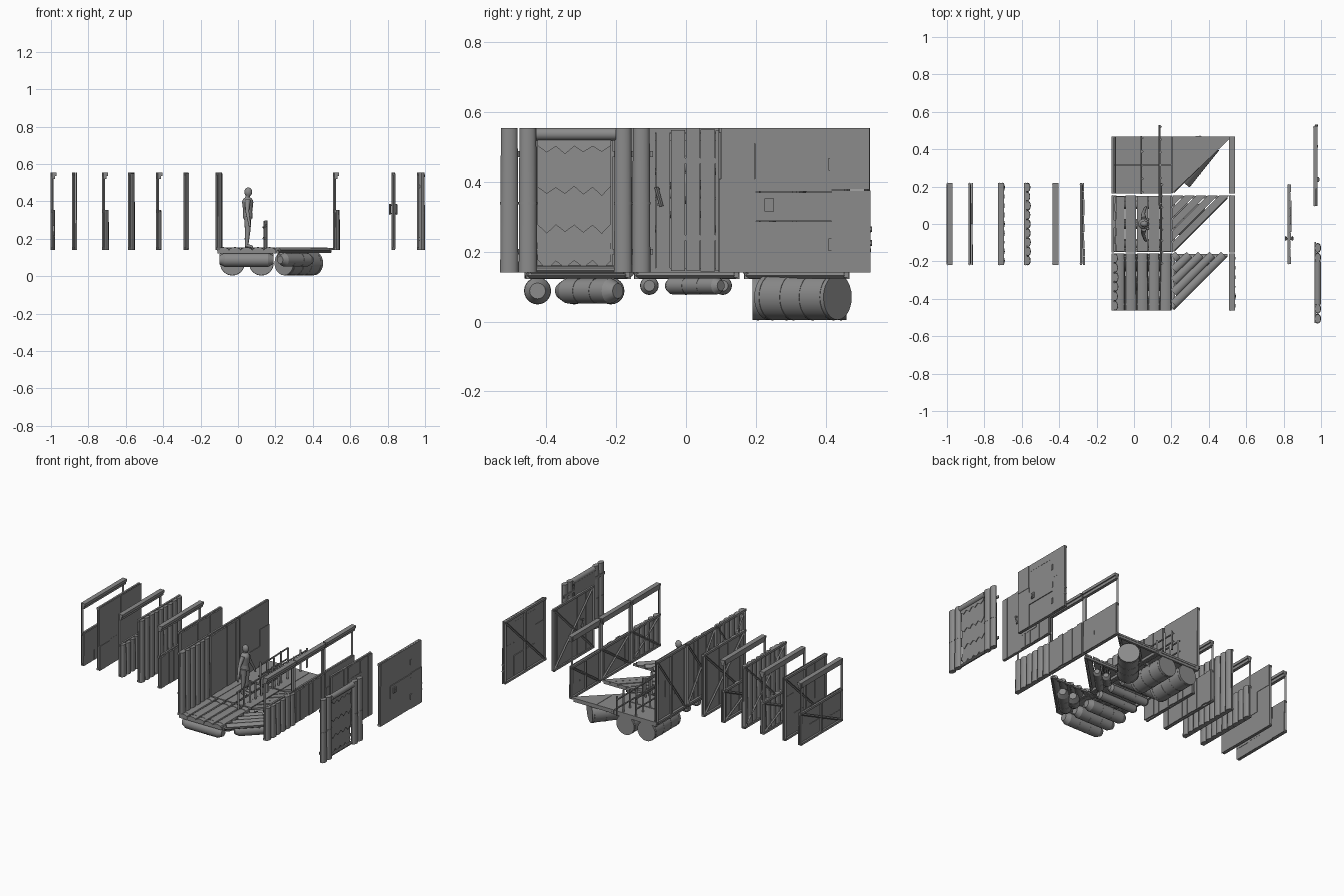
import bpy, bmesh, math, random
from mathutils import Vector, Matrix

if "Cube" in bpy.data.objects:
    bpy.data.objects.remove(bpy.data.objects["Cube"])
random.seed(4)
Z0, Z1, ZH = 0.14, 0.555, 0.355
R = random.uniform
GREY = bpy.data.materials.new('dark_grey')
GREY.diffuse_color = (.26, .26, .26, 1)
GREY.use_nodes = True
GREY.node_tree.nodes["Principled BSDF"].inputs["Base Color"].default_value = GREY.diffuse_color


def finish(bm, name):
    bmesh.ops.recalc_face_normals(bm, faces=bm.faces)
    me = bpy.data.meshes.new(name)
    bm.to_mesh(me)
    bm.free()
    me.materials.append(GREY)
    ob = bpy.data.objects.new(name, me)
    bpy.context.collection.objects.link(ob)
    return ob


def box(bm, x0, x1, y0, y1, z0, z1):
    m = Matrix.Translation(((x0+x1)/2, (y0+y1)/2, (z0+z1)/2)) @ Matrix.Diagonal((x1-x0, y1-y0, z1-z0, 1))
    bmesh.ops.create_cube(bm, size=1, matrix=m)


def rod(bm, p, q, r, sides=12, r2=None, flat=1, axis=0):
    """Cylinder from p to q; flat squashes it along a world axis."""
    p, q = Vector(p), Vector(q)
    m = Matrix.Translation((p+q)/2) @ (q-p).to_track_quat('Z', 'Y').to_matrix().to_4x4()
    new = bmesh.ops.create_cone(bm, cap_ends=True, segments=sides, radius1=r,
                                radius2=r if r2 is None else r2, depth=(q-p).length, matrix=m)['verts']
    if flat != 1:
        for v in new:
            v.co[axis] = p[axis] + (v.co[axis] - p[axis])*flat


def beam(bm, p, q, w):
    rod(bm, p, q, w*0.7, 4)


def prism(bm, pts, depth):
    """Extrude a flat polygon of 3D points by the depth vector."""
    lo = [bm.verts.new(p) for p in pts]
    hi = [bm.verts.new(Vector(p) + Vector(depth)) for p in pts]
    bm.faces.new(lo)
    bm.faces.new(hi[::-1])
    for i in range(len(pts)):
        bm.faces.new((lo[i-1], lo[i], hi[i], hi[i-1]))


# cladding on the +x face of a wall
def cladding(bm, style, x, y0, y1, z0, z1):
    w = y1 - y0
    n = round(w / {'log': 0.05, 'plank': 0.044, 'metal': 0.11}[style])
    for i in range(n):
        a, b = y0 + w*i/n, y0 + w*(i+1)/n
        j = R(-.002, .002)
        if style == 'log':
            rod(bm, (x+j, (a+b)/2, z0), (x+j, (a+b)/2, z1+R(-.008, 0)), (b-a)*.52, 12, (b-a)*.47, .6)
        elif style == 'plank':
            box(bm, x+j-.004, x+j+.005, a+.001, b-.001, z0+R(0, .006), z1-R(0, .008))
        else:
            c = z0 + (z1-z0)*R(.3, .7)
            box(bm, x+j-.003, x+j+.003, a, b, z0, c)
            box(bm, x-j-.003, x-j+.003, a, b, c-.004, z1)


# braced frame behind a wall
def frame(bm, x, y0, y1, zt, style):
    f = x - .009
    r = .007
    for y in (y0+r, y1-r):
        beam(bm, (f, y, Z0), (f, y, Z1), .012)
    for z in (Z0+r, zt-r, Z1-r):
        box(bm, f-.006, f+.006, y0, y1, z-r, z+r)
    beam(bm, (f, y0+.01, Z0+.01), (f, y1-.01, zt-.01), .01)
    if style != 'metal':
        beam(bm, (f, y1-.01, Z0+.01), (f, y0+.01, zt-.01), .01)
    else:
        box(bm, f-.005, f+.005, (y0+y1)/2-r, (y0+y1)/2+r, Z0, zt)


def wall(name, style, x, y0, y1, half=False):
    bm = bmesh.new()
    zt = ZH if half else Z1
    frame(bm, x, y0, y1, zt, style)
    cladding(bm, style, x+.004, y0, y1, Z0, zt)
    if half:
        box(bm, x-.014, x+.016, y0, y1, Z1-.018, Z1)
        box(bm, x-.012, x+.008, y0, y1, Z1-.036, Z1-.016)
    finish(bm, name)


# display walls on the left
for x, s, h in ((-.986, 'metal', 1), (-.87, 'metal', 0), (-.711, 'log', 1),
                (-.572, 'log', 0), (-.421, 'plank', 1), (-.274, 'plank', 0)):
    wall(f"{s}_{'half_wall' if h else 'wall'}", s, x, -.22, .22, h)

# walls standing on the three floors
rows = (('log', -.463, -.158), ('plank', -.152, .153), ('metal', .163, .468))
for s, a, b in rows:
    wall(s + '_left_wall', s, -.104, a, b)
    wall(s + '_right_half_wall', s, .524, a, b, True)

# floors: square deck plus triangular extension
for s, a, b in rows:
    bm = bmesh.new()
    n, L = 5, b-a
    for i in range(n):
        p, q = -.11 + .31*i/n, -.11 + .31*(i+1)/n
        c, u, v = (p+q)/2, i/n, (i+1)/n
        if s == 'log':
            rod(bm, (c, a, .139), (c, b, .139), .031, 12, .029, .5, 2)
            for y in (a+.03, b-.04):
                rod(bm, (c, y, .139), (c, y+.008, .139), .0325, 12, None, .52, 2)
            m = (u+v)/2
            rod(bm, (.212, b-m*L+.004, .14), (.205+m*L, b-.006, .14), .023, 12, .021, .6, 2)
        elif s == 'plank':
            box(bm, p+.002, q-.002, a+R(0, .006), b-R(0, .006), .138, .153+R(-.003, .002))
            pts = [(.204, b-v*L, .14), (.204+v*L, b, .14), (.212+u*L, b, .14), (.204, b-u*L-.008, .14)]
            prism(bm, pts, (0, 0, .012+R(-.002, .002)))
    if s == 'metal':
        prism(bm, [(.204, b, .14), (.204, a, .14), (.525, b, .14)], (0, 0, .012))
        for y0, y1 in ((a, .315), (.318, b)):
            box(bm, -.11, .2, y0, y1, .138, .153+R(-.003, .001))
        box(bm, .33, .36, .31, .47, .15, .154)
    # joists under the deck
    for y in (a+.01, (a+b)/2, b-.01):
        box(bm, -.11, .2, y-.007, y+.007, .122, .139)
    for x in (-.1, .195, .212):
        box(bm, x-.007, x+.007, a+.005, b, .122, .139)
    box(bm, .21, .5, b-.016, b-.002, .126, .14)
    for k in (.5, .97):
        beam(bm, (.21, b-k*L, .132), (.2+k*L, b-.01, .132), .012)
    finish(bm, s + '_floor')


# floats underneath
def barrel(name, p, q, r, taper=0):
    bm = bmesh.new()
    p, q = Vector(p), Vector(q)
    d = q - p
    if taper:
        t = d.normalized()*taper
        rod(bm, p, p+t, r*.6, 16, r)
        rod(bm, p+t, q-t, r, 16)
        rod(bm, q-t, q, r, 16, r*.6)
    else:
        rod(bm, p, q, r, 24)
    for k in (.06, .36, .64, .94):
        if not taper or .1 < k < .9:
            rod(bm, p+d*(k-.01), p+d*(k+.01), r*1.02, 24)
    finish(bm, name)


for x in (-.03, .125):
    barrel('barrel_float', (x, .19, .07), (x, .46, .07), .065)
barrel('diagonal_barrel_float', (.246, .236, .07), (.404, .434, .07), .065)
for y in (-.425, -.32, -.215):
    barrel('log_float', (-.1, y, .088), (.19, y, .088), .038, .03)
for o in (0, .08):
    barrel('diagonal_log_float', (.225, -.36+o, .088), (.39-o, -.195, .088), .036, .03)
for y in (-.105, 0, .105):
    barrel('plank_float', (-.1, y, .103), (.19, y, .103), .026, .015)
for o in (0, .07):
    barrel('diagonal_plank_float', (.22, -.05+o, .103), (.37-o, .1, .103), .025, .015)

# low fences along the deck
for x, a, b, n in ((.15, -.22, .22, 8), (.143, .1, .53, 7), (.045, .16, .47, 5)):
    bm = bmesh.new()
    for i in range(n):
        y = a + .01 + (b-a-.02)*i/(n-1)
        beam(bm, (x, y, .15), (x, y, .28+R(-.02, .02)), .011)
    for z in (.2, .265):
        rod(bm, (x-.006, a, z), (x-.006, b, z+R(-.008, .008)), .005, 8)
    finish(bm, 'low_fence')

# standing figure facing sideways
bm = bmesh.new()
cx, cy = .052, 0


def limb(pts):
    for (p, r), (q, s) in zip(pts, pts[1:]):
        p = Vector((cx+p[0], cy+p[1], p[2]))
        q = Vector((cx+q[0], cy+q[1], q[2]))
        rod(bm, p, q, r, 12, s)
        bmesh.ops.create_uvsphere(bm, u_segments=12, v_segments=8, radius=s, matrix=Matrix.Translation(q))


limb([((0, 0, .31), .026), ((0, 0, .345), .024), ((0, 0, .395), .03), ((0, 0, .425), .012), ((.003, 0, .445), .014)])
m = Matrix.Translation((cx+.003, cy, .45)) @ Matrix.Diagonal((1, .85, 1.2, 1))
bmesh.ops.create_uvsphere(bm, u_segments=16, v_segments=10, radius=.021, matrix=m)
for s in (-1, 1):
    limb([((0, .014*s, .32), .02), ((0, .018*s, .24), .014), ((-.006, .022*s, .165), .009), ((.022, .025*s, .158), .007)])
    limb([((0, .025*s, .405), .015), ((-.003, .055*s, .35), .010), ((.008, .085*s, .29), .007), ((.012, .09*s, .268), .006)])
finish(bm, 'figure')

# log doorway with hanging hide
bm = bmesh.new()
for y in (-.506, -.453, -.18, -.128):
    rod(bm, (.982, y, Z0), (.982, y, Z1), .026, 14, .024, .68)
    rod(bm, (.982, y, .335), (.982, y, .342), .0265, 14, None, .7)
rod(bm, (.982, -.43, .537), (.982, -.2, .537), .018, 14)
rod(bm, (.975, -.43, .15), (.975, -.2, .15), .01, 10)
for z in (.2, .48):
    box(bm, .965, .972, -.53, -.095, z-.008, z+.008)
finish(bm, 'log_doorway')
bm = bmesh.new()
for i, z in enumerate((.175, .275, .385, .505)):
    x = .972 + i*.004
    pts = [(x, -.425 + .21*k/8, z - (.022 if k % 2 else 0) + R(-.004, .004)) for k in range(9)]
    pts += [(x-.004, -.215, min(z+.12, .53)), (x-.004, -.425, min(z+.12, .53))]
    prism(bm, pts, (.004, 0, 0))
box(bm, .965, .97, -.43, -.21, .155, .53)
finish(bm, 'hide_curtain')

# plank door with battens and handle
bm = bmesh.new()
frame(bm, .837, -.215, .212, Z1, 'plank')
cladding(bm, 'plank', .834, -.215, .212, Z0, Z1)
for z in (.24, .46):
    box(bm, .838, .842, -.04, .1, z-.008, z+.008)
for x in (.812, .846):
    beam(bm, (x, -.085, .385), (x, -.07, .33), .008)
for z in (.335, .38):
    box(bm, .812, .846, -.083, -.075, z-.003, z+.003)
finish(bm, 'plank_door')

# metal door with surround, hinges and lock
bm = bmesh.new()
frame(bm, .975, .095, .525, Z1, 'metal')
x = .975
for y0, y1, z0, z1, o in ((.1, .196, .405, Z1, .003), (.095, .2, Z0, .408, .001), (.19, .42, .51, Z1, .001),
                          (.198, .418, .372, .512, 0), (.198, .418, .288, .37, .003), (.198, .418, Z0, .286, 0),
                          (.412, .525, .378, Z1, .001), (.416, .528, Z0, .376, .003)):
    box(bm, x+o-.003, x+o+.004, y0, y1, z0, z1)
for z in (.22, .33, .45):
    box(bm, .975, .984, .408, .422, z-.018, z+.018)
box(bm, .975, .988, .225, .252, .315, .352)
box(bm, .984, .992, .231, .246, .322, .342)
for z in (.225, .265):
    rod(bm, (.975, .522, z), (.975, .532, z), .008, 10)
finish(bm, 'metal_door')

# smooth rounded parts, keep sharp edges
for o in bpy.data.objects:
    o.select_set(True)
    bpy.context.view_layer.objects.active = o
bpy.ops.object.shade_smooth_by_angle(angle=math.radians(35))
